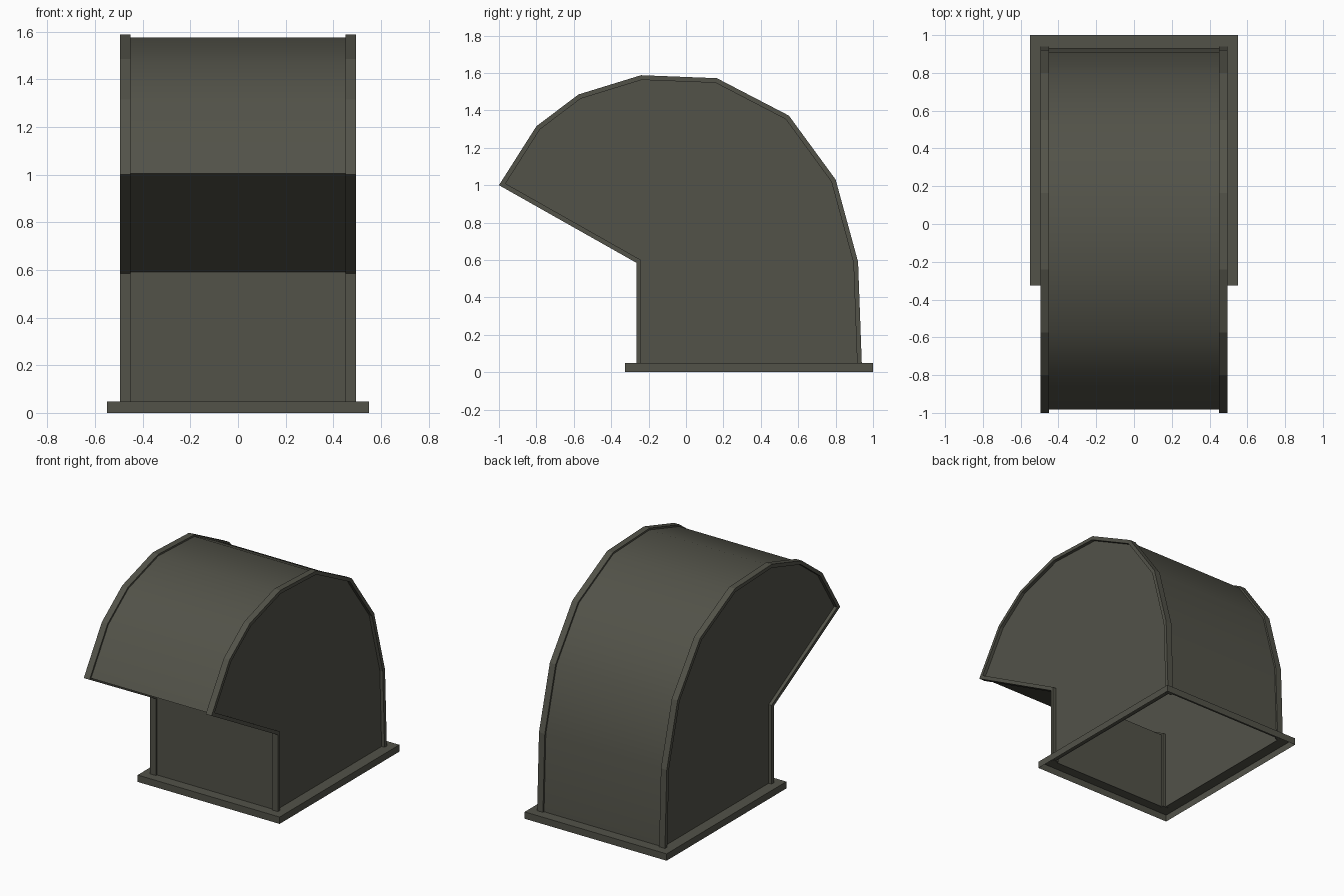
import bpy, bmesh, math
from mathutils import Vector

if "Cube" in bpy.data.objects:
    bpy.data.objects.remove(bpy.data.objects["Cube"])

paint = bpy.data.materials.new("dark olive grey paint")
paint.diffuse_color = (0.085, 0.085, 0.066, 1)
paint.use_nodes = True
paint.node_tree.nodes["Principled BSDF"].inputs["Base Color"].default_value = paint.diffuse_color

# outer side outline (y, z), from front foot over the hood to back foot
OUTLINE = [(-0.265, 0.045), (-0.265, 0.585), (-1.0, 1.0), (-0.80, 1.315),
           (-0.575, 1.485), (-0.24, 1.588), (0.165, 1.572), (0.55, 1.372),
           (0.80, 1.03), (0.92, 0.59), (0.94, 0.045)]


def inset(points, d):
    """Mitred inward offset of an open outline."""
    pts = [Vector(p) for p in points]
    normals = []
    for a, b in zip(pts, pts[1:]):
        t = (b - a).normalized()
        normals.append(Vector((t.y, -t.x)))
    out = []
    for i, p in enumerate(pts):
        n0 = normals[max(i - 1, 0)]
        n1 = normals[min(i, len(normals) - 1)]
        q = p + (n0 + n1) * (d / (1 + n0.dot(n1)))
        if i in (0, len(pts) - 1):
            q.y = p.y
        out.append((q.x, q.y))
    return out


def finish(bm, name, smooth=None):
    bmesh.ops.recalc_face_normals(bm, faces=bm.faces)
    me = bpy.data.meshes.new(name)
    bm.to_mesh(me)
    bm.free()
    me.materials.append(paint)
    ob = bpy.data.objects.new(name, me)
    bpy.context.collection.objects.link(ob)
    if smooth:
        bpy.ops.object.select_all(action='DESELECT')
        ob.select_set(True)
        bpy.context.view_layer.objects.active = ob
        bpy.ops.object.shade_smooth_by_angle(angle=math.radians(smooth))
    return ob


# sheet-metal hood, open at the bottom
W = 0.472
mid = inset(OUTLINE, 0.012)
bm = bmesh.new()
left = [bm.verts.new((-W, y, z)) for y, z in mid]
right = [bm.verts.new((W, y, z)) for y, z in mid]
bm.faces.new(left)
bm.faces.new(right)
for i in range(len(mid) - 1):
    bm.faces.new((left[i], left[i + 1], right[i + 1], right[i]))
finish(bm, "hood_body", 40)

# edge bars following the outline on both sides
inner = inset(OUTLINE, 0.025)
for side, label in ((-1, "left"), (1, "right")):
    bm = bmesh.new()
    rings = []
    for o, n in zip(OUTLINE, inner):
        rings.append([bm.verts.new((side * x, *p)) for x, p in
                      ((0.45, o), (0.495, o), (0.495, n), (0.45, n))])
    for a, b in zip(rings, rings[1:]):
        for k in range(4):
            m = (k + 1) % 4
            bm.faces.new((a[k], a[m], b[m], b[k]))
    bm.faces.new(rings[0])
    bm.faces.new(rings[-1])
    finish(bm, label + "_edge_bar")

# base flange: skirt plus top ring, hollow underneath
bm = bmesh.new()


def rect(x, y0, y1, z):
    return [bm.verts.new(c) for c in
            ((-x, y0, z), (x, y0, z), (x, y1, z), (-x, y1, z))]


loops = [rect(0.55, -0.325, 1.0, 0), rect(0.55, -0.325, 1.0, 0.048),
         rect(W, mid[0][0], mid[-1][0], 0.048)]
for a, b in zip(loops, loops[1:]):
    for k in range(4):
        m = (k + 1) % 4
        bm.faces.new((a[k], a[m], b[m], b[k]))
finish(bm, "base_flange")
